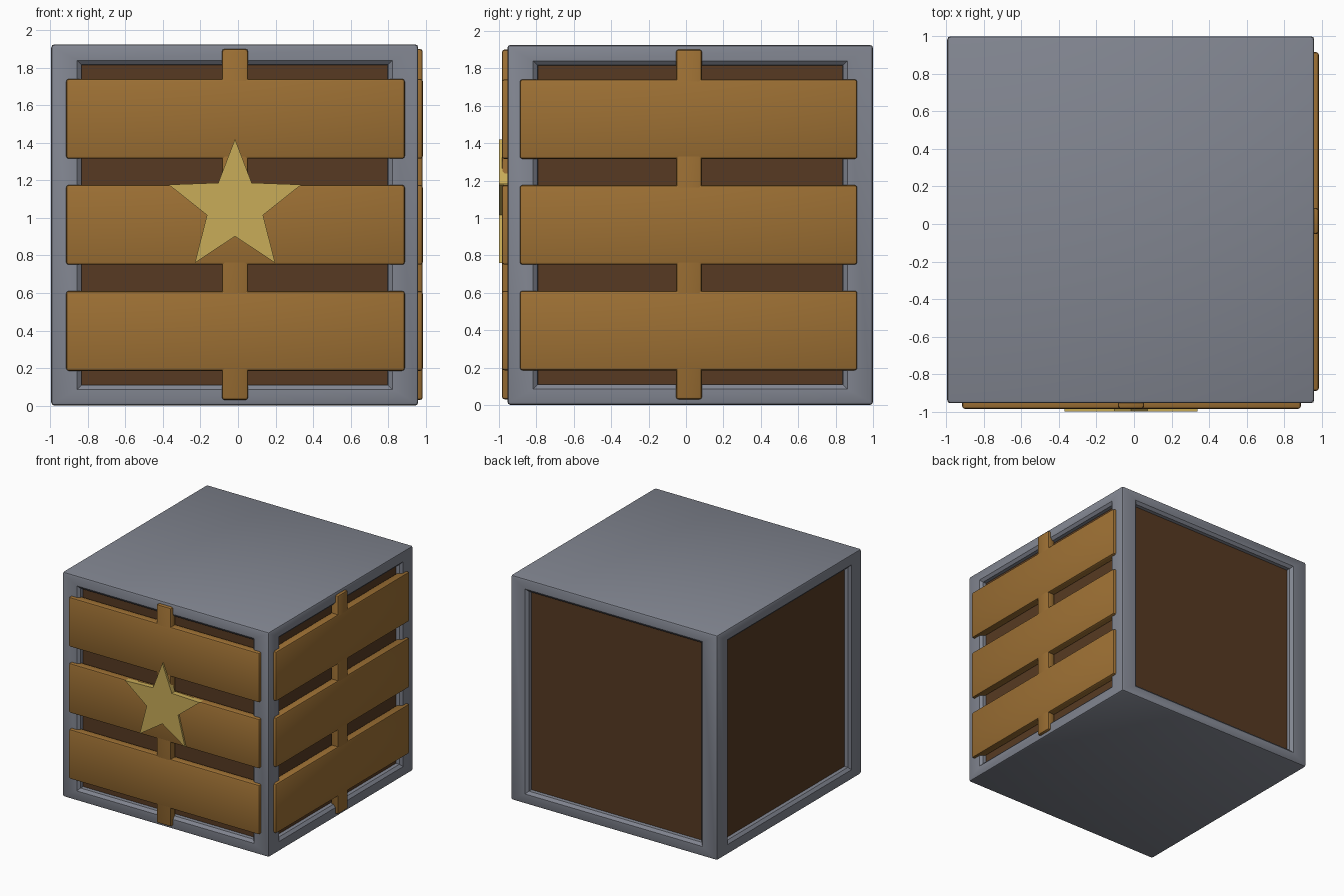
import bpy, bmesh, math
from mathutils import Vector, Matrix

if "Cube" in bpy.data.objects:
    bpy.data.objects.remove(bpy.data.objects["Cube"])

def material(name, rgb):
    m = bpy.data.materials.new(name)
    m.diffuse_color = (*rgb, 1)
    m.use_nodes = True
    m.node_tree.nodes["Principled BSDF"].inputs["Base Color"].default_value = m.diffuse_color
    return m

GREY = material("grey_metal", (0.223, 0.238, 0.283))
DARK = material("dark_wood", (0.095, 0.042, 0.016))
WOOD = material("light_wood", (0.337, 0.162, 0.034))
GOLD = material("gold", (0.578, 0.413, 0.098))

CENTRE = Vector((-0.0175, 0.0225, 0.9625))   # middle of the crate
HALF = Vector((0.9775, 0.9775, 0.9625))

def finish(name, bm, mats):
    bmesh.ops.recalc_face_normals(bm, faces=bm.faces)
    mesh = bpy.data.meshes.new(name)
    bm.to_mesh(mesh)
    bm.free()
    for m in mats:
        mesh.materials.append(m)
    ob = bpy.data.objects.new(name, mesh)
    bpy.context.collection.objects.link(ob)
    return ob

def box(bm, centre, size, bevel):
    m = Matrix.Translation(centre) @ Matrix.Diagonal((*size, 1))
    verts = bmesh.ops.create_cube(bm, size=1, matrix=m)["verts"]
    edges = list({e for v in verts for e in v.link_edges})
    bmesh.ops.bevel(bm, geom=edges, offset=bevel, segments=2, profile=0.5, affect='EDGES')

# Crate body: rounded box with a recessed wooden panel on each of the four sides
bm = bmesh.new()
box(bm, (0, 0, 0), HALF * 2, 0.017)
sides = [f for f in bm.faces if f.calc_area() > 2 and abs(f.normal.z) < 0.5]
for f in sides:
    n = f.normal.copy()
    axis = 0 if abs(n.x) > 0.5 else 1
    # half width, half height, depth: opening rim, chamfer, panel
    for w, h, d in ((0.84, 0.877, 0), (0.817, 0.854, 0.02), (0.815, 0.852, 0.05)):
        bmesh.ops.inset_individual(bm, faces=[f], thickness=0.01)
        for v in f.verts:
            v.co[1 - axis] = math.copysign(w, v.co[1 - axis])
            v.co.z = math.copysign(h, v.co.z)
            v.co[axis] = n[axis] * (HALF[axis] - d)
    f.material_index = 1
body = finish("crate_body", bm, [GREY, DARK])
body.location = CENTRE

# Slats and upright batten for one side, mirrored across the diagonal for the other
def slat_panel(name, to_side):
    parts = [(f"{name}_slat_{i + 1}", (-0.0135, z), (1.804, 0.425))
             for i, z in enumerate((0.398, 0.963, 1.528))]
    parts.append((f"{name}_batten", (-0.016, 0.965), (0.139, 1.87)))
    for label, (x, z), (w, h) in parts:
        bm = bmesh.new()
        back = -0.915
        front = -0.984 if h > 1 else -0.985
        box(bm, (x, (front + back) / 2, z), (w, front - back if front > back else back - front, h), 0.014)
        if to_side:
            for v in bm.verts:
                v.co.x, v.co.y = -v.co.y, -v.co.x
        finish(label, bm, [WOOD])

slat_panel("front", False)
slat_panel("right", True)

# Star badge: half outline mirrored, then extruded
half = [(0, 1.42), (0.089, 1.187), (0.353, 1.177), (0.149, 1.015),
        (0.214, 0.76), (0, 0.902)]
outline = half + [(-x, z) for x, z in half[-2:0:-1]]
bm = bmesh.new()
face = bm.faces.new([bm.verts.new((x - 0.016, -1.0, z)) for x, z in outline])
ext = bmesh.ops.extrude_face_region(bm, geom=[face], use_keep_orig=True)
for v in ext["geom"]:
    if isinstance(v, bmesh.types.BMVert):
        v.co.y = -0.955
finish("star_badge", bm, [GOLD])

# Smooth the rounded edges and keep the flat faces crisp
for ob in bpy.context.collection.objects:
    ob.select_set(True)
    bpy.context.view_layer.objects.active = ob
bpy.ops.object.shade_smooth_by_angle(angle=math.radians(30))
